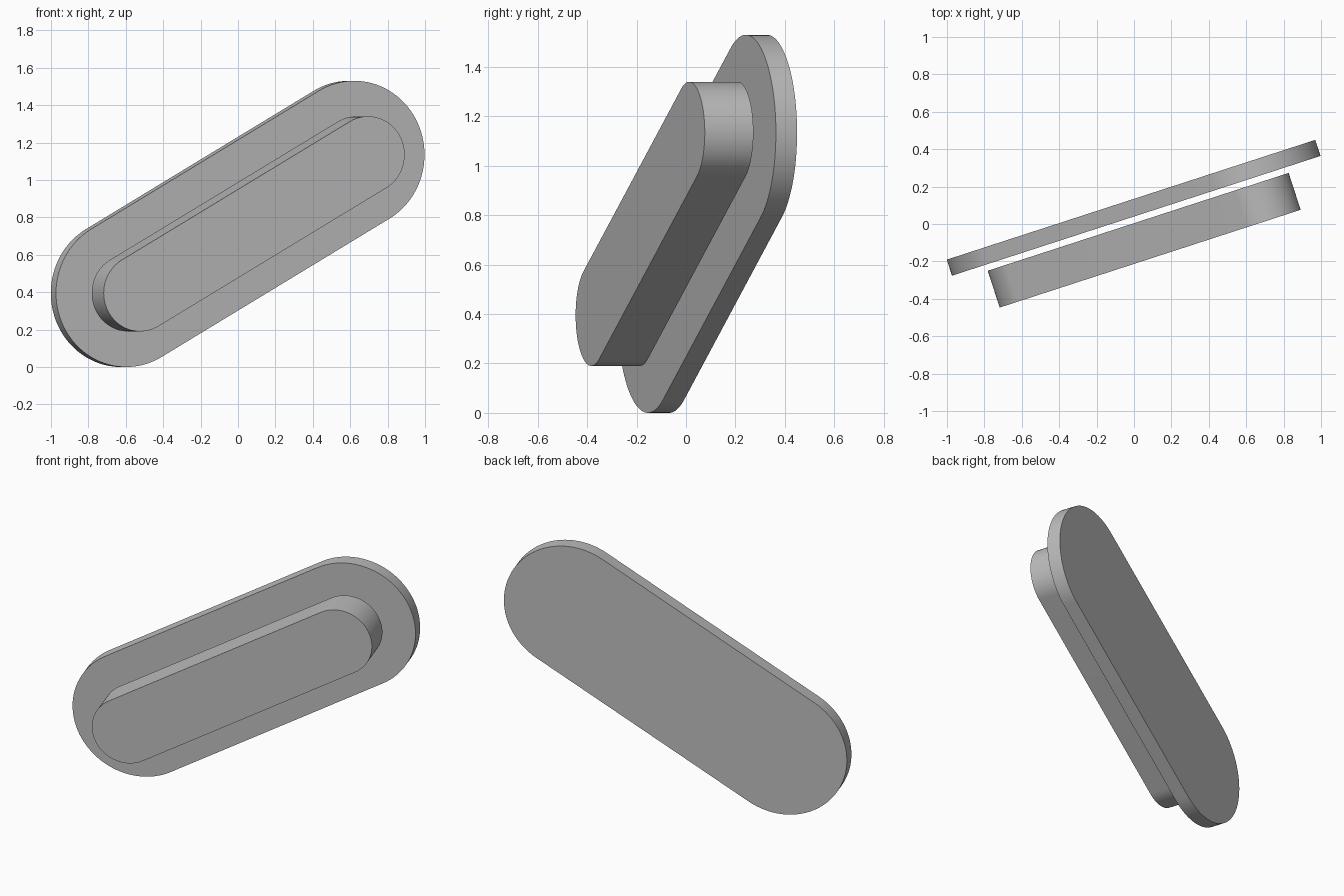
import bpy
import bmesh
from math import cos, sin, pi, radians

cube = bpy.data.objects.get("Cube")
if cube:
    bpy.data.objects.remove(cube, do_unlink=True)

grey = bpy.data.materials.new("plain grey")
grey.use_nodes = True
grey.diffuse_color = (0.5, 0.5, 0.5, 1)
grey.node_tree.nodes["Principled BSDF"].inputs["Base Color"].default_value = (0.5, 0.5, 0.5, 1)

TILT = radians(30)      # slope of the long axis
TURN = radians(18)      # turn about the vertical
HALF_SPAN = 0.74        # half the distance between the end arcs
STEPS = 48


def pill(name, radius, front, back):
    """Round-ended slab, upright and sloping, between two depths."""
    bm = bmesh.new()
    ring = []
    for side in (1, -1):
        for i in range(STEPS + 1):
            a = TILT - side * pi / 2 + side * side * pi * i / STEPS
            x = side * HALF_SPAN * cos(TILT) + radius * cos(a)
            z = side * HALF_SPAN * sin(TILT) + radius * sin(a)
            ring.append(bm.verts.new((x, front, z)))
    face = bm.faces.new(ring)
    out = bmesh.ops.extrude_face_region(bm, geom=[face])
    moved = [v for v in out["geom"] if isinstance(v, bmesh.types.BMVert)]
    bmesh.ops.translate(bm, verts=moved, vec=(0, back - front, 0))
    bmesh.ops.recalc_face_normals(bm, faces=bm.faces)
    mesh = bpy.data.meshes.new(name)
    bm.to_mesh(mesh)
    bm.free()
    mesh.materials.append(grey)
    obj = bpy.data.objects.new(name, mesh)
    bpy.context.collection.objects.link(obj)
    obj.rotation_euler.z = TURN
    obj.location = (0.025 * cos(TURN), 0.025 * sin(TURN), 0.765)
    bpy.ops.object.select_all(action="DESELECT")
    obj.select_set(True)
    bpy.context.view_layer.objects.active = obj
    bpy.ops.object.shade_smooth_by_angle(angle=radians(30))
    return obj


# Wide thin plate behind, narrower thick block floating in front
pill("back_plate", 0.395, 0.038, 0.128)
pill("front_block", 0.205, -0.203, 0.004)
